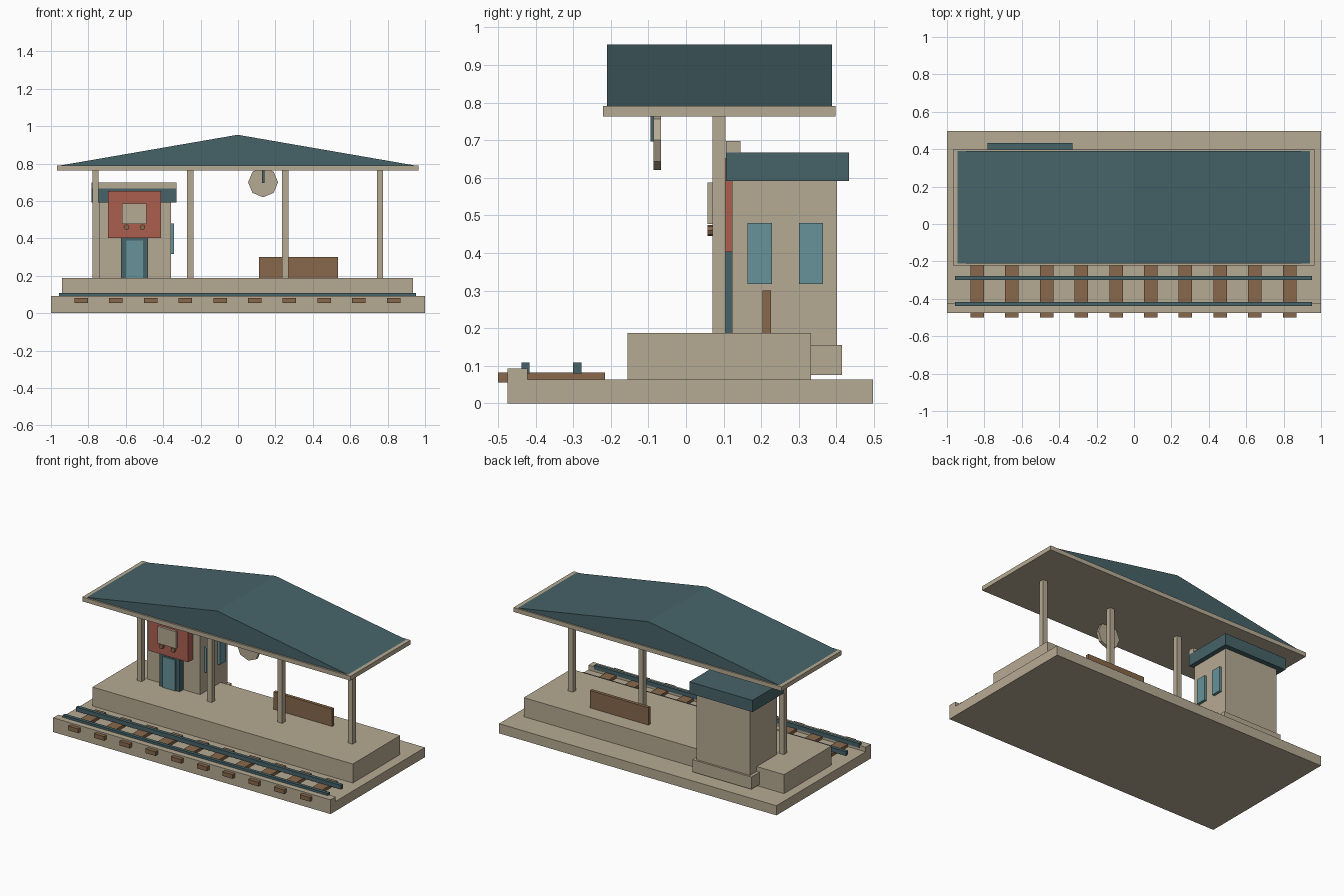
import bpy
import bmesh
from math import radians
from mathutils import Matrix

cube = bpy.data.objects.get("Cube")
if cube:
    bpy.data.objects.remove(cube, do_unlink=True)


def material(name, rgb):
    """Flat material from an 8-bit sRGB colour."""
    lin = [((c / 255 + 0.055) / 1.055) ** 2.4 for c in rgb] + [1.0]
    m = bpy.data.materials.new(name)
    m.use_nodes = True
    m.diffuse_color = lin
    m.node_tree.nodes["Principled BSDF"].inputs["Base Color"].default_value = lin
    return m


STONE = material("warm_stone", (182, 170, 147))
TEAL = material("dark_teal", (70, 99, 104))
GLASS = material("pale_teal", (102, 146, 152))
WOOD = material("brown_wood", (136, 104, 75))
RED = material("brick_red", (172, 95, 80))


def finish(name, bm, mat):
    bmesh.ops.recalc_face_normals(bm, faces=bm.faces[:])
    mesh = bpy.data.meshes.new(name)
    bm.to_mesh(mesh)
    bm.free()
    mesh.materials.append(mat)
    obj = bpy.data.objects.new(name, mesh)
    bpy.context.collection.objects.link(obj)
    return obj


def box(name, x, y, z, mat):
    """Box from its (min, max) extent on each axis."""
    bm = bmesh.new()
    bmesh.ops.create_cube(bm, size=1)
    for v in bm.verts:
        for i, (lo, hi) in enumerate((x, y, z)):
            v.co[i] = hi if v.co[i] > 0 else lo
    return finish(name, bm, mat)


def prism(name, profile, y, mat):
    """Extrude an (x, z) profile along y."""
    bm = bmesh.new()
    face = bm.faces.new([bm.verts.new((px, y[0], pz)) for px, pz in profile])
    out = bmesh.ops.extrude_face_region(bm, geom=[face])["geom"]
    moved = [v for v in out if isinstance(v, bmesh.types.BMVert)]
    bmesh.ops.translate(bm, verts=moved, vec=(0, y[1] - y[0], 0))
    return finish(name, bm, mat)


def disc(name, x, z, y, radius, sides, mat):
    """Faceted disc facing the front."""
    bm = bmesh.new()
    place = Matrix.Translation((x, sum(y) / 2, z)) @ Matrix.Rotation(radians(90), 4, "X")
    bmesh.ops.create_cone(bm, cap_ends=True, segments=sides, radius1=radius,
                          radius2=radius, depth=y[1] - y[0], matrix=place)
    return finish(name, bm, mat)


# Ground slab with a raised lip along the front
box("ground_slab", (-1, 1), (-0.475, 0.497), (0, 0.063), STONE)
box("front_lip", (-1, 1), (-0.475, -0.422), (0.06, 0.093), STONE)

# Track
for i in range(10):
    cx = -0.838 + 0.1855 * i
    box(f"sleeper_{i + 1}", (cx - 0.036, cx + 0.036), (-0.5, -0.215), (0.055, 0.082), WOOD)
for side, ry in (("front", -0.427), ("rear", -0.289)):
    box(f"{side}_rail", (-0.957, 0.953), (ry - 0.011, ry + 0.011), (0.08, 0.108), TEAL)

# Platform
box("platform", (-0.94, 0.936), (-0.155, 0.333), (0.06, 0.187), STONE)
box("bench_board", (0.112, 0.535), (0.204, 0.226), (0.185, 0.3), WOOD)

# Canopy posts and roof
for i in range(4):
    cx = -0.762 + 0.507 * i
    box(f"canopy_post_{i + 1}", (cx - 0.017, cx + 0.017), (0.071, 0.105), (0.185, 0.765), STONE)
box("canopy_slab", (-0.968, 0.965), (-0.221, 0.398), (0.763, 0.791), STONE)
prism("canopy_roof", [(-0.944, 0.791), (0.94, 0.791), (-0.002, 0.954)], (-0.21, 0.389), TEAL)

# Hanging clock
disc("clock_face", 0.134, 0.7, (-0.086, -0.066), 0.08, 8, STONE)
box("clock_hand", (0.127, 0.141), (-0.095, -0.085), (0.697, 0.764), TEAL)

# Ticket hut
box("hut_walls", (-0.743, -0.358), (0.122, 0.402), (0.076, 0.6), STONE)
box("hut_rear_plinth", (-0.762, -0.337), (0.3, 0.415), (0.075, 0.155), STONE)
box("hut_roof", (-0.783, -0.328), (0.107, 0.434), (0.591, 0.667), TEAL)
box("hut_parapet", (-0.783, -0.328), (0.107, 0.145), (0.665, 0.698), STONE)
for name, wy in (("front", 0.164), ("rear", 0.3)):
    box(f"hut_{name}_window", (-0.36, -0.341), (wy, wy + 0.065), (0.317, 0.48), GLASS)

# Door
box("door_frame", (-0.625, -0.48), (0.085, 0.123), (0.185, 0.411), TEAL)
box("door_panel", (-0.6, -0.507), (0.078, 0.09), (0.187, 0.388), GLASS)

# Sign board with a wagon emblem
box("sign_board", (-0.696, -0.411), (0.072, 0.123), (0.403, 0.653), RED)
box("sign_wagon", (-0.621, -0.488), (0.057, 0.074), (0.477, 0.587), STONE)
for i, wx in enumerate((-0.596, -0.511)):
    disc(f"sign_wheel_{i + 1}", wx, 0.46, (0.057, 0.074), 0.015, 8, WOOD)
